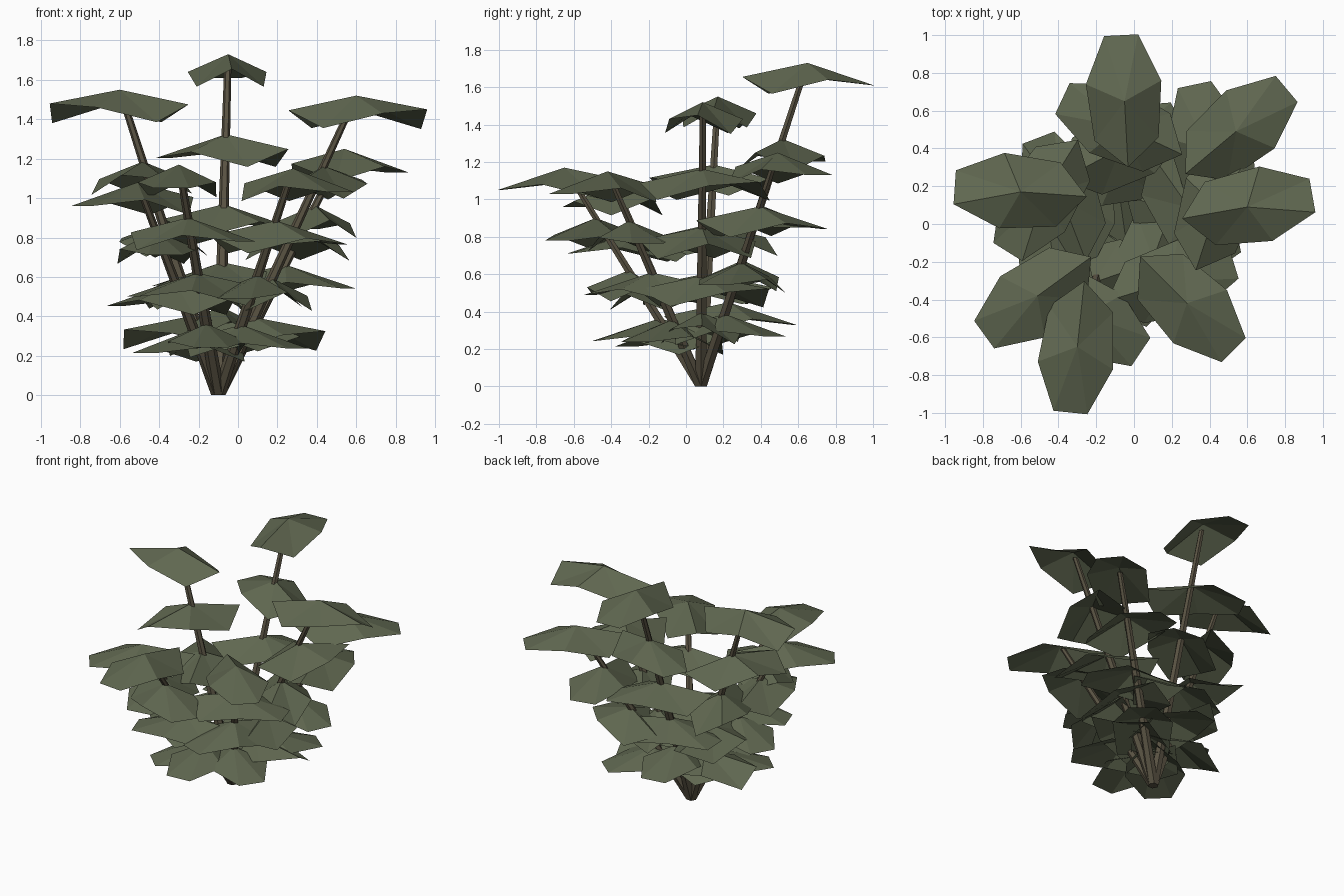
import bpy, bmesh
from math import cos, sin, radians
from mathutils import Vector, Matrix

if "Cube" in bpy.data.objects:
    bpy.data.objects.remove(bpy.data.objects["Cube"])


def material(name, rgb):
    m = bpy.data.materials.new(name)
    m.diffuse_color = (*rgb, 1)
    m.use_nodes = True
    m.node_tree.nodes["Principled BSDF"].inputs["Base Color"].default_value = m.diffuse_color
    return m


LEAF = material("leaf_green", (0.115, 0.135, 0.08))
BARK = material("stem_brown", (0.10, 0.085, 0.055))
ROOT = Vector((-0.10, 0.08, 0))

# Leaf outline around its raised centre: (outward, sideways, drop)
OUTLINE = [(0.35, 0.09, -0.12), (0.10, 0.20, -0.09), (-0.20, 0.17, -0.165),
           (-0.35, 0.0, -0.075), (-0.20, -0.17, -0.165), (0.10, -0.20, -0.09),
           (0.35, -0.09, -0.12)]

# Stems: leaf peak x, y, z, heading of the top leaf, skew of its outer edge
STEMS = [(-0.05, 0.65, 1.73, 93, 0), (0.54, 0.49, 1.25, 40, 0),
         (0.60, 0.09, 1.52, 10, -1), (0.28, -0.42, 1.15, -45, 0),
         (-0.30, -0.65, 1.17, 264, 0), (-0.51, -0.38, 1.08, 216, 0),
         (-0.60, 0.17, 1.55, 176, 1)]

# Leaf tiers down a stem: (fraction of length, twist)
TALL = [(1, 0), (0.765, 62), (0.56, -65), (0.39, 90), (0.26, 5)]
SHORT = [(1, 0), (0.77, 62), (0.53, -65), (0.31, 10)]


def finish(bm, name, mat):
    me = bpy.data.meshes.new(name)
    bm.to_mesh(me)
    bm.free()
    me.materials.append(mat)
    ob = bpy.data.objects.new(name, me)
    bpy.context.collection.objects.link(ob)


def leaf(name, pos, heading, skew):
    bm = bmesh.new()
    peak = bm.verts.new((0, 0, 0))
    rim = [bm.verts.new(p) for p in OUTLINE]
    rim[0].co.z += 0.05 * skew
    rim[-1].co.z -= 0.05 * skew
    for i, v in enumerate(rim):
        bm.faces.new((peak, v, rim[(i + 1) % len(rim)]))
    bm.transform(Matrix.Translation(pos) @ Matrix.Rotation(radians(heading), 4, 'Z'))
    finish(bm, name, LEAF)


def stem(name, top):
    # Tapered six-sided stalk with horizontal ends
    bm = bmesh.new()
    rings = []
    for c, r in ((ROOT, 0.036), (top, 0.018)):
        rings.append([bm.verts.new(c + Vector((cos(radians(60 * k)), sin(radians(60 * k)), 0)) * r)
                      for k in range(6)])
    for k in range(6):
        j = (k + 1) % 6
        bm.faces.new((rings[0][k], rings[0][j], rings[1][j], rings[1][k]))
    bm.faces.new(rings[0][::-1])
    bm.faces.new(rings[1])
    finish(bm, name, BARK)


for n, (x, y, z, heading, skew) in enumerate(STEMS, 1):
    peak = Vector((x, y, z))
    stem(f"stem_{n}", ROOT.lerp(peak, 0.975))
    for t, (f, twist) in enumerate(TALL if z > 1.4 else SHORT, 1):
        leaf(f"leaf_{n}_{t}", ROOT.lerp(peak, f), heading + twist, skew)
